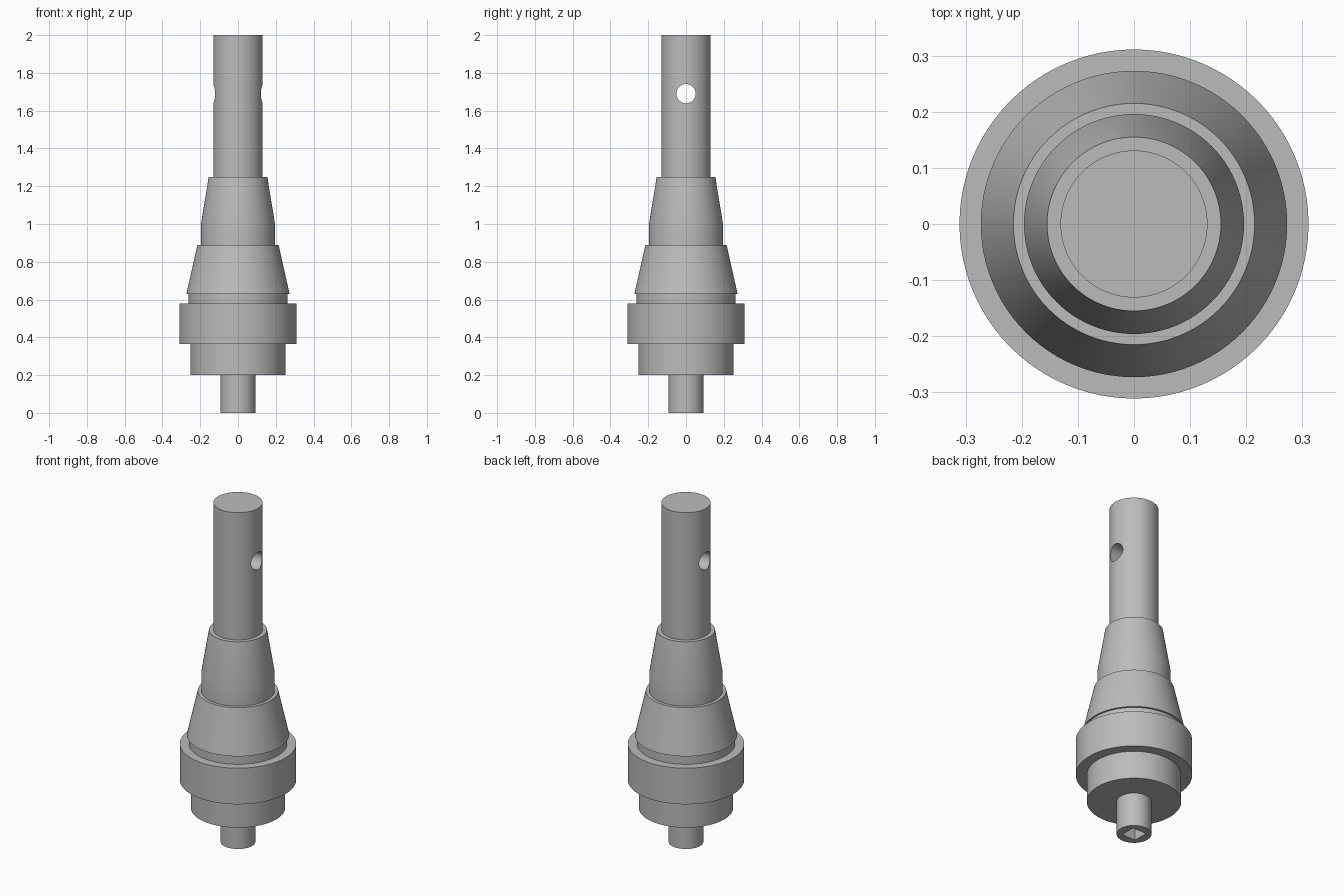
import bpy
import bmesh
from math import radians, sin, cos, tau

if "Cube" in bpy.data.objects:
    bpy.data.objects.remove(bpy.data.objects["Cube"], do_unlink=True)

SIDES = 96

steel = bpy.data.materials.new("grey steel")
steel.use_nodes = True
GREY = (0.5, 0.5, 0.5, 1)
steel.diffuse_color = GREY
steel.node_tree.nodes["Principled BSDF"].inputs["Base Color"].default_value = GREY


def turned(name, profile):
    """Closed solid of revolution from (radius, height) points, bottom to top."""
    bm = bmesh.new()
    rings = []
    for r, z in profile:
        rings.append([bm.verts.new((r * cos(tau * i / SIDES), r * sin(tau * i / SIDES), z))
                      for i in range(SIDES)])
    for low, high in zip(rings, rings[1:]):
        for i in range(SIDES):
            j = (i + 1) % SIDES
            bm.faces.new((low[i], low[j], high[j], high[i]))
    bm.faces.new(rings[0][::-1])
    bm.faces.new(rings[-1])
    mesh = bpy.data.meshes.new(name)
    bm.to_mesh(mesh)
    bm.free()
    obj = bpy.data.objects.new(name, mesh)
    bpy.context.collection.objects.link(obj)
    mesh.materials.append(steel)
    return obj


def cut(body, cutter):
    """Subtract the cutter from the body and discard it."""
    cutter.hide_render = True
    cutter.data.materials.append(steel)
    mod = body.modifiers.new("cut", "BOOLEAN")
    mod.operation = "DIFFERENCE"
    mod.solver = "EXACT"
    mod.object = cutter
    bpy.ops.object.select_all(action="DESELECT")
    body.select_set(True)
    bpy.context.view_layer.objects.active = body
    bpy.ops.object.modifier_apply(modifier=mod.name)
    bpy.data.objects.remove(cutter, do_unlink=True)


# Sections of the turned spindle, bottom to top
drive_stub = [(0.093, 0), (0.093, 0.2)]
base = [(0.252, 0.2), (0.252, 0.365)]
collar = [(0.311, 0.365), (0.311, 0.578)]
neck = [(0.262, 0.578), (0.262, 0.63)]
lower_cone = [(0.273, 0.63), (0.215, 0.89)]
upper_cone = [(0.196, 0.89), (0.196, 1.0), (0.155, 1.25)]
shaft = [(0.131, 1.25), (0.131, 2.0)]
spindle = turned("spindle", drive_stub + base + collar + neck + lower_cone + upper_cone + shaft)

# Cross hole through the shaft, side to side
bpy.ops.mesh.primitive_cylinder_add(vertices=48, radius=0.051, depth=1,
                                    location=(0, 0, 1.69), rotation=(0, radians(90), 0))
cut(spindle, bpy.context.object)

# Square drive socket in the bottom of the stub
bpy.ops.mesh.primitive_cube_add(size=1, location=(0, 0, 0))
socket = bpy.context.object
socket.scale = (0.09, 0.09, 0.36)
cut(spindle, socket)

bpy.ops.object.shade_smooth_by_angle(angle=radians(30))
